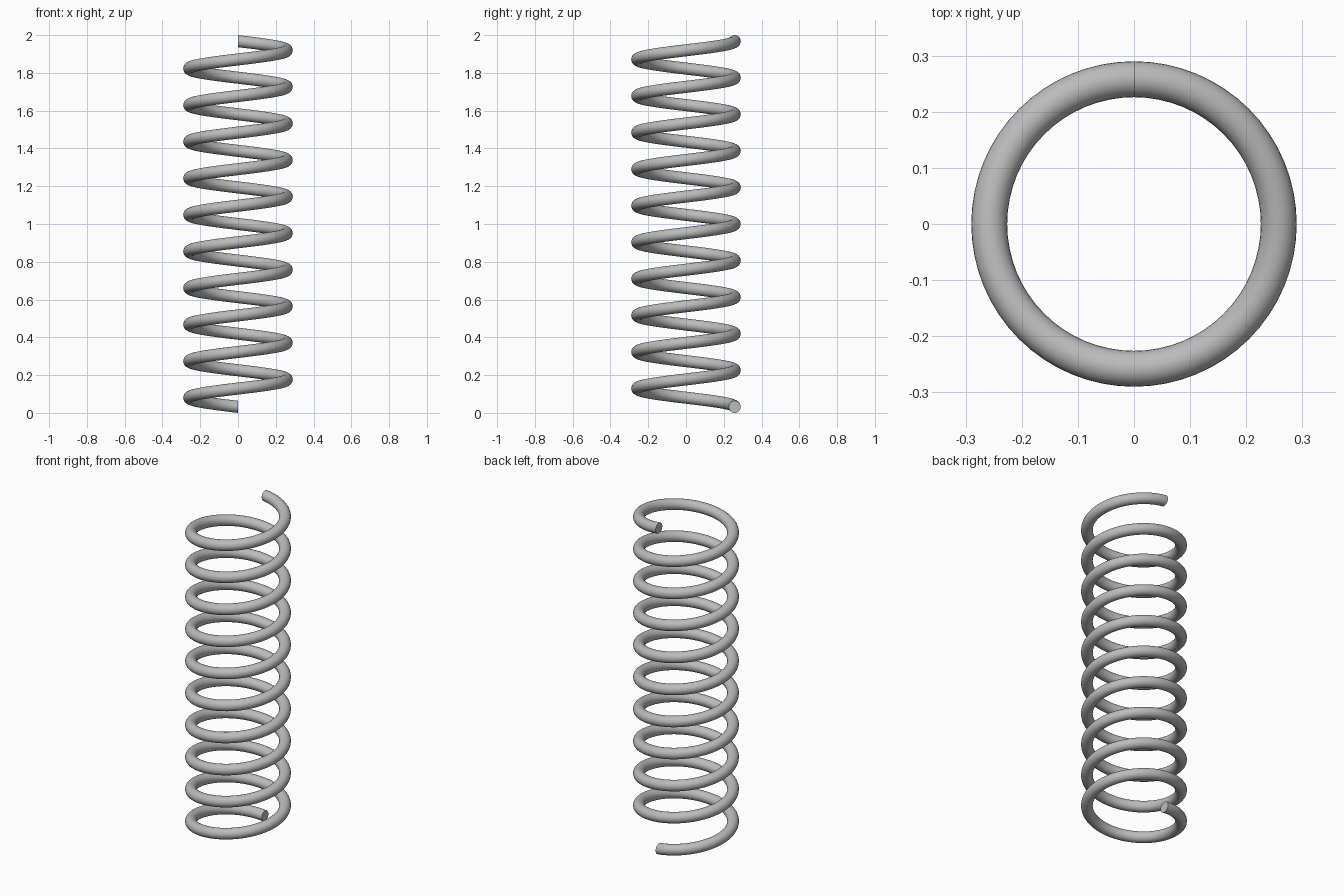
import bpy, bmesh
from math import sin, cos, pi

if "Cube" in bpy.data.objects:
    bpy.data.objects.remove(bpy.data.objects["Cube"])

COIL_R, WIRE_R = 0.258, 0.032     # coil centreline radius, wire radius
TURNS, STEPS, SIDES = 10, 64, 24
HEIGHT = 2.0
rise = HEIGHT - 2 * WIRE_R

# Sweep an upright wire section along the helix, starting at the back (+y)
bm = bmesh.new()
rings = []
n = TURNS * STEPS
for i in range(n + 1):
    a = pi / 2 + 2 * pi * i / STEPS
    z0 = WIRE_R + rise * i / n
    ring = []
    for j in range(SIDES):
        t = 2 * pi * j / SIDES
        d = COIL_R + WIRE_R * cos(t)
        ring.append(bm.verts.new((d * cos(a), d * sin(a), z0 + WIRE_R * sin(t))))
    rings.append(ring)
for r0, r1 in zip(rings, rings[1:]):
    for j in range(SIDES):
        k = (j + 1) % SIDES
        bm.faces.new((r0[j], r0[k], r1[k], r1[j]))

# Flat wire ends
bm.faces.new(rings[0])
bm.faces.new(rings[-1])
bmesh.ops.recalc_face_normals(bm, faces=bm.faces)

mesh = bpy.data.meshes.new("coil_spring")
bm.to_mesh(mesh)
bm.free()
spring = bpy.data.objects.new("coil_spring", mesh)
bpy.context.collection.objects.link(spring)

# Plain grey metal
grey = bpy.data.materials.new("grey_metal")
grey.diffuse_color = (0.5, 0.5, 0.5, 1)
grey.use_nodes = True
grey.node_tree.nodes["Principled BSDF"].inputs["Base Color"].default_value = grey.diffuse_color
mesh.materials.append(grey)

# Smooth wire with sharp end rims
bpy.context.view_layer.objects.active = spring
spring.select_set(True)
bpy.ops.object.shade_smooth_by_angle(angle=pi / 6)
